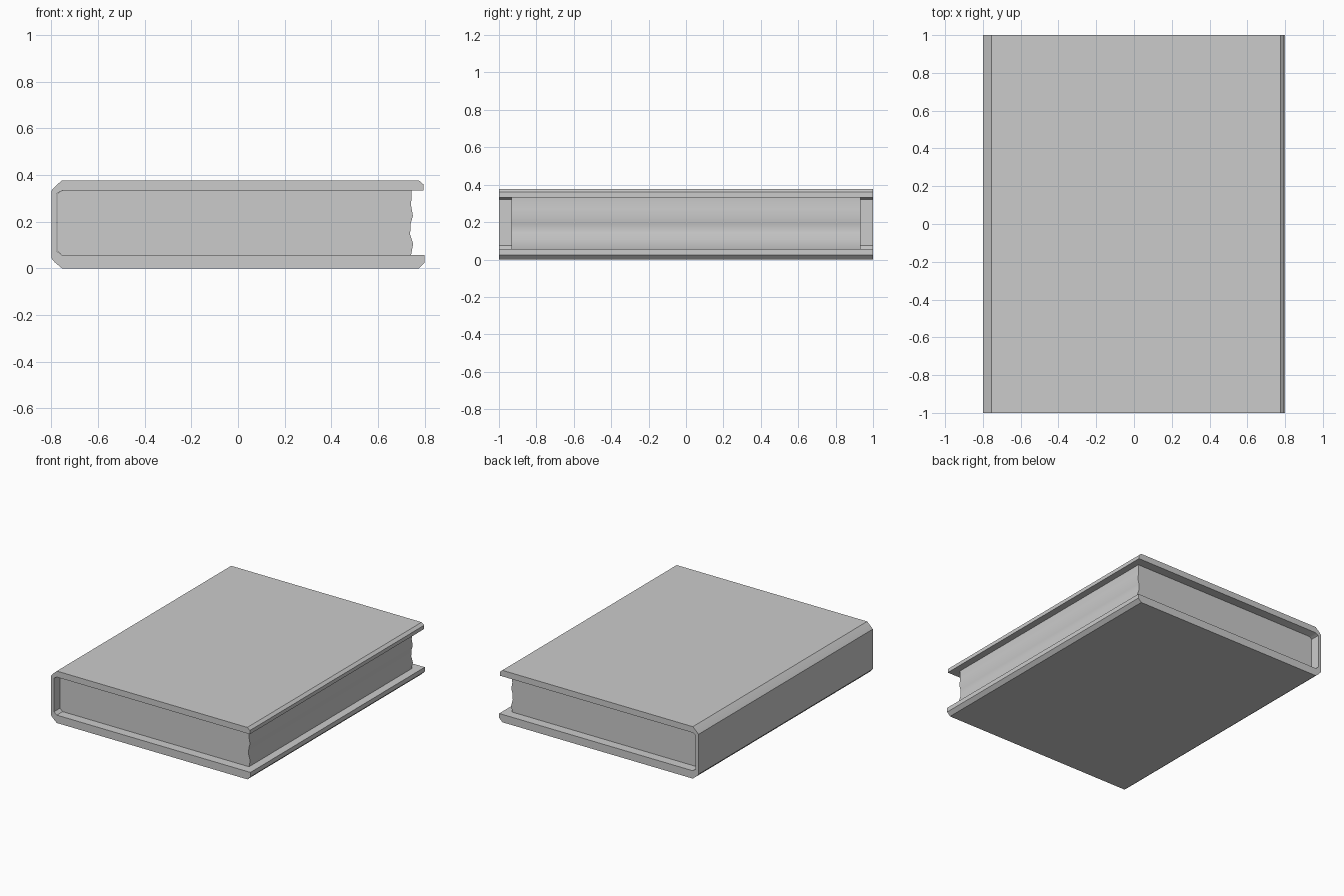
import bpy, bmesh, math

if "Cube" in bpy.data.objects:
    bpy.data.objects.remove(bpy.data.objects["Cube"])


def extrude_profile(name, profile, half_length):
    """Extrude a closed x-z profile symmetrically along y."""
    bm = bmesh.new()
    face = bm.faces.new([bm.verts.new((x, -half_length, z)) for x, z in profile])
    new = bmesh.ops.extrude_face_region(bm, geom=[face])["geom"]
    verts = [g for g in new if isinstance(g, bmesh.types.BMVert)]
    bmesh.ops.translate(bm, verts=verts, vec=(0, 2 * half_length, 0))
    bmesh.ops.recalc_face_normals(bm, faces=bm.faces)
    mesh = bpy.data.meshes.new(name)
    bm.to_mesh(mesh)
    bm.free()
    obj = bpy.data.objects.new(name, mesh)
    bpy.context.collection.objects.link(obj)
    bpy.ops.object.select_all(action='DESELECT')
    obj.select_set(True)
    bpy.context.view_layer.objects.active = obj
    bpy.ops.object.shade_smooth_by_angle(angle=math.radians(30))
    return obj


# Hard cover: bottom board, spine and top board in one C-shaped profile
cover = [
    (0.80, 0.057), (0.80, 0.025), (0.775, 0.0),
    (-0.755, 0.0), (-0.785, 0.025), (-0.80, 0.043),
    (-0.80, 0.333), (-0.785, 0.35), (-0.755, 0.377),
    (0.775, 0.377), (0.795, 0.36), (0.795, 0.333),
    (-0.755, 0.333), (-0.778, 0.32),
    (-0.778, 0.075), (-0.755, 0.057),
]
extrude_profile("book_cover", cover, 1.0)

# Page block with an uneven fore edge
pages = [
    (-0.755, 0.057), (0.742, 0.057), (0.751, 0.105), (0.738, 0.145),
    (0.740, 0.19), (0.750, 0.225), (0.742, 0.27), (0.745, 0.333),
    (-0.755, 0.333), (-0.775, 0.32), (-0.775, 0.075),
]
extrude_profile("page_block", pages, 0.933)
